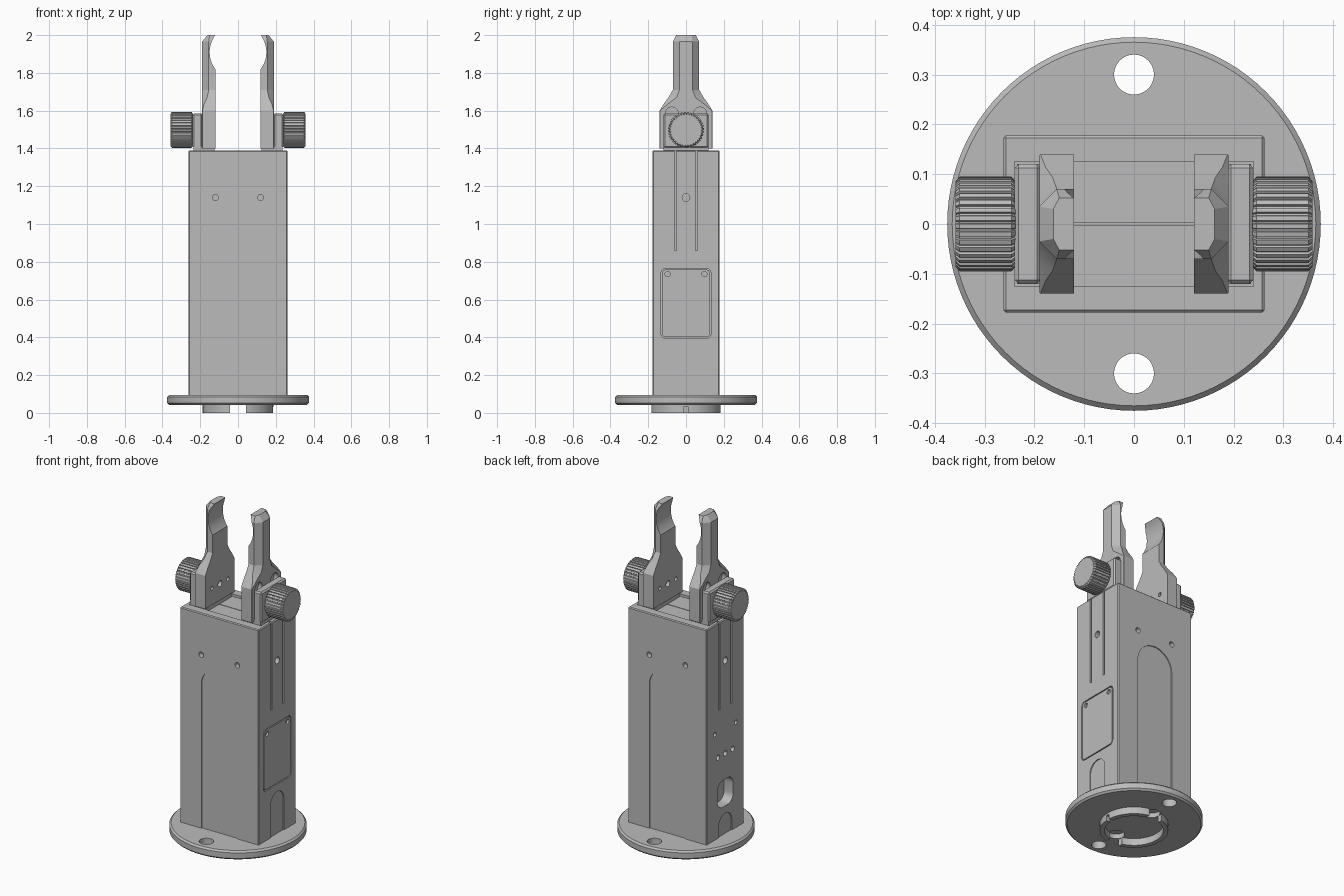
import bpy
import bmesh
import math

cube = bpy.data.objects.get("Cube")
if cube:
    bpy.data.objects.remove(cube, do_unlink=True)

grey = bpy.data.materials.new("plain_grey")
grey.use_nodes = True
grey.diffuse_color = (0.5, 0.5, 0.5, 1)
grey.node_tree.nodes["Principled BSDF"].inputs["Base Color"].default_value = (0.5, 0.5, 0.5, 1)


# ---- helpers ----
def loft(name, rings):
    """Skin a list of equal-length point rings and cap both ends."""
    bm = bmesh.new()
    rows = [[bm.verts.new(p) for p in ring] for ring in rings]
    n = len(rows[0])
    for a, b in zip(rows, rows[1:]):
        for i in range(n):
            j = (i + 1) % n
            bm.faces.new((a[i], a[j], b[j], b[i]))
    bm.faces.new(rows[0][::-1])
    bm.faces.new(rows[-1])
    bmesh.ops.recalc_face_normals(bm, faces=bm.faces)
    mesh = bpy.data.meshes.new(name)
    bm.to_mesh(mesh)
    bm.free()
    mesh.materials.append(grey)
    obj = bpy.data.objects.new(name, mesh)
    bpy.context.collection.objects.link(obj)
    return obj


def place(axis, d, u, v):
    return {"x": (d, u, v), "y": (u, d, v), "z": (u, v, d)}[axis]


def prism(name, axis, pts, a, b):
    return loft(name, [[place(axis, d, u, v) for u, v in pts] for d in (a, b)])


def circle(u, v, r, n=48, start=0.0, sweep=math.tau):
    steps = n if sweep >= math.tau else n - 1
    return [(u + r * math.cos(start + sweep * i / steps),
             v + r * math.sin(start + sweep * i / steps)) for i in range(n)]


def arch(w, bottom, top):
    return [(-w, bottom), (w, bottom)] + circle(0, top - w, w, 25, 0, math.pi)


def rounded(u0, u1, v0, v1, r):
    corners = [(u1 - r, v1 - r), (u0 + r, v1 - r), (u0 + r, v0 + r), (u1 - r, v0 + r)]
    return [p for k, (u, v) in enumerate(corners)
            for p in circle(u, v, r, 7, k * math.pi / 2, math.pi / 2)]


def rect(u0, u1, v0, v1):
    return [(u0, v0), (u1, v0), (u1, v1), (u0, v1)]


def cut(obj, axis, pts, a, b):
    """Subtract a prism and discard the cutter."""
    cutter = prism("cutter", axis, pts, a, b)
    cutter.hide_render = True
    mod = obj.modifiers.new("cut", "BOOLEAN")
    mod.operation = "DIFFERENCE"
    mod.solver = "EXACT"
    mod.object = cutter
    bpy.context.view_layer.objects.active = obj
    bpy.ops.object.modifier_apply(modifier=mod.name)
    bpy.data.objects.remove(cutter, do_unlink=True)


def bevel(obj, width):
    mod = obj.modifiers.new("bevel", "BEVEL")
    mod.width = width
    mod.segments = 1
    bpy.context.view_layer.objects.active = obj
    bpy.ops.object.modifier_apply(modifier=mod.name)


# ---- base flange with bolt holes ----
flange = loft("base_flange", [[(x, y, z) for x, y in circle(0, 0, r, 96)]
                              for r, z in ((0.365, 0.042), (0.375, 0.052),
                                           (0.375, 0.085), (0.365, 0.095))])
for s in (-1, 1):
    cut(flange, "z", circle(0, s * 0.3, 0.04), 0, 0.2)
    cut(flange, "z", circle(0, s * 0.15, 0.045), 0, 0.07)

# ---- locating ring under the flange ----
ring = prism("locating_ring", "z", circle(0, 0, 0.187, 80), 0, 0.044)
cut(ring, "z", circle(0, 0, 0.16, 80), -0.1, 0.1)
for s in (-1, 1):
    cut(ring, "z", circle(0, s * 0.165, 0.045), -0.1, 0.1)
cut(ring, "z", rect(0.1, 0.3, -0.012, 0.012), -0.1, 0.03)

# ---- main body ----
X, Y, TOP = 0.262, 0.178, 1.39
body = prism("main_body", "z", rect(-X, X, -Y, Y), 0.09, TOP)
bevel(body, 0.005)
cut(body, "z", rect(-0.24, 0.24, -0.125, 0.125), TOP - 0.015, 1.5)
cut(body, "z", rect(-0.235, 0.235, -0.002, 0.002), TOP - 0.025, 1.5)
for s in (-1, 1):
    # front and back: arched panel and two screw holes
    cut(body, "y", arch(0.12, 0, 1.08), s * (Y - 0.006), s * 0.3)
    for h in (-0.12, 0.12):
        cut(body, "y", circle(h, 1.14, 0.016, 24), s * (Y - 0.03), s * 0.3)
    # both sides: guide slots, screw hole, small arch
    for h in (-0.056, 0.056):
        cut(body, "x", rect(h - 0.006, h + 0.006, 0.86, 1.5), s * (X - 0.018), s * 0.4)
    cut(body, "x", circle(0, 1.14, 0.02, 24), s * (X - 0.03), s * 0.4)
    cut(body, "x", arch(0.063, 0, 0.35 if s > 0 else 0.22), s * (X - 0.006), s * 0.4)

# connector openings on the right side
for h in (-0.1, 0.1):
    cut(body, "x", circle(h, 0.73, 0.013, 24), -X + 0.03, -0.4)
for h in (-0.07, 0, 0.07):
    cut(body, "x", circle(h, 0.58, 0.016, 24), -X + 0.03, -0.4)
cut(body, "x", rounded(-0.075, 0.075, 0.265, 0.425, 0.05), -X + 0.06, -0.4)

# ---- access cover on the left side, set in a thin gap ----
cut(body, "x", rounded(-0.132, 0.132, 0.395, 0.765, 0.025), X - 0.012, 0.4)
cover = prism("access_cover", "x", rounded(-0.126, 0.126, 0.401, 0.759, 0.02), X - 0.014, X)
for h in (-0.097, 0.097):
    cut(cover, "x", circle(h, 0.735, 0.014, 24), 0.2, 0.4)

# ---- gripper jaws, carriers and knurled knobs ----
# height, half width, chamfer start, outer half width, outer x
JAW = [(1.40, 0.14, 0.188, 0.138, 0.19),
       (1.60, 0.14, 0.188, 0.138, 0.19),
       (1.64, 0.115, 0.178, 0.09, 0.19),
       (1.67, 0.093, 0.163, 0.05, 0.19),
       (1.71, 0.07, 0.155, 0.035, 0.19),
       (1.965, 0.07, 0.155, 0.035, 0.19),
       (2.00, 0.052, 0.15, 0.03, 0.162)]
KNOB = [(0.238, 0.086), (0.246, 0.095), (0.35, 0.095), (0.358, 0.086)]
TEETH = 36

for side, s in (("left", 1), ("right", -1)):
    jaw = loft(side + "_jaw", [[(s * x, y, z) for x, y in
                                ((0.12, -w), (0.12, w), (xc, w), (xo, wo), (xo, -wo), (xc, -w))]
                               for z, w, xc, wo, xo in JAW])
    cut(jaw, "y", circle(0, 1.91, 0.15, 96), -0.3, 0.3)
    for h in (-0.075, 0.075):
        cut(jaw, "x", circle(h, 1.585, 0.034, 32), s * 0.165, s * 0.3)
        cut(jaw, "x", circle(h, 1.5, 0.012, 24), s * 0.1, s * 0.14)
    cut(jaw, "x", circle(0, 1.5, 0.018, 24), s * 0.1, s * 0.14)

    foot = prism(side + "_jaw_foot", "x", rect(-0.12, 0.12, 1.37, 1.41), s * 0.125, s * 0.235)

    carrier = prism(side + "_carrier", "x", rect(-0.12, 0.12, 1.402, 1.585), s * 0.187, s * 0.24)
    bevel(carrier, 0.008)

    rings = []
    for x, r in KNOB:
        pts = []
        for i in range(TEETH):
            for f, k in ((0, 1), (0.55, 1), (0.65, 0.94), (0.9, 0.94)):
                a = math.tau * (i + f) / TEETH
                pts.append((s * x, r * k * math.cos(a), 1.498 + r * k * math.sin(a)))
        rings.append(pts)
    loft(side + "_knob", rings)

# ---- shading ----
bpy.ops.object.select_all(action="DESELECT")
for obj in bpy.context.collection.objects:
    if obj.type == "MESH":
        obj.select_set(True)
        bpy.context.view_layer.objects.active = obj
bpy.ops.object.shade_smooth_by_angle(angle=math.radians(20))
